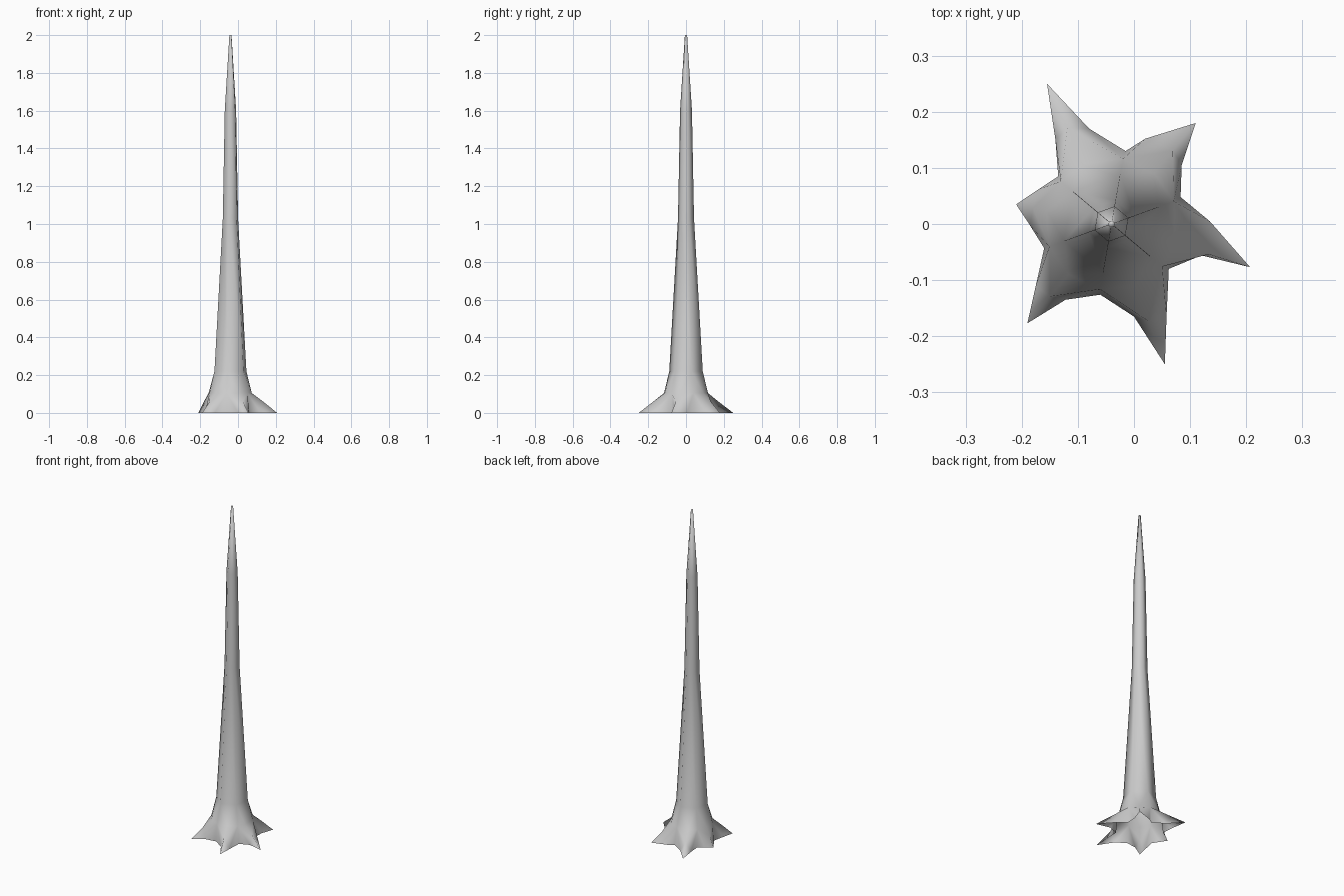
import bpy, bmesh, math
from mathutils import Vector

cube = bpy.data.objects.get("Cube")
if cube:
    bpy.data.objects.remove(cube, do_unlink=True)

AXIS = Vector((-0.04, 0, 0))
START = math.radians(20)          # direction of the first trunk corner
STEP = math.radians(60)

# Trunk corner rings from the tip down: (height, radius)
RINGS = [(2.0, 0.006), (1.6, 0.032), (1.03, 0.043), (0.22, 0.09)]

# Ground outline, one row per root, counterclockwise:
# notch before the root, its first side, its tip, its second side
ROOTS = [
    [(.083, .048), (.085, .105), (.11, .18), (.02, .152)],
    [(-.015, .13), (-.08, .17), (-.155, .25), (-.14, .15)],
    [(-.135, .085), (-.17, .062), (-.21, .035), (-.185, -.003)],
    [(-.16, -.043), (-.175, -.11), (-.19, -.177), (-.122, -.135)],
    [(-.06, -.126), (0, -.165), (.055, -.25), (.058, -.165)],
    [(.062, -.08), (.12, -.056), (.207, -.077), (.135, .005)],
]
FLARE_HEIGHT = 0.105
RIDGE_HEIGHT = 0.06


def around(angle, radius, z):
    return AXIS + Vector((radius * math.cos(angle), radius * math.sin(angle), z))


bm = bmesh.new()


def add(point):
    return bm.verts.new(point)


def face(*verts):
    bm.faces.new(verts)


# Tapering six-sided trunk
rings = [[add(around(START + k * STEP, r, z)) for k in range(6)] for z, r in RINGS]
face(*rings[0])
for upper, lower in zip(rings, rings[1:]):
    for k in range(6):
        n = (k + 1) % 6
        face(upper[k], lower[k], lower[n], upper[n])

# Flare corners above the notches, and the ground outline
trunk = rings[-1]
corners = [add(around(START + k * STEP, 0.118, FLARE_HEIGHT)) for k in range(6)]
ground = [[add((x, y, 0)) for x, y in row] for row in ROOTS]

# One ridged root between each pair of notches
for k in range(6):
    n = (k + 1) % 6
    notch, side_a, tip, side_b = ground[k]
    out = tip.co - AXIS
    reach = out.length
    out.normalize()
    crown = add(AXIS + out * 0.118 + Vector((0, 0, FLARE_HEIGHT)))
    ridge = add(AXIS + out * (0.118 + (reach - 0.118) * 0.45)
                + Vector((0, 0, RIDGE_HEIGHT)))
    face(trunk[k], corners[k], crown)
    face(trunk[k], crown, trunk[n])
    face(trunk[n], crown, corners[n])
    face(corners[k], ridge, crown)
    face(corners[n], crown, ridge)
    face(corners[k], notch, side_a, ridge)
    face(corners[n], ridge, side_b, ground[n][0])
    face(side_a, tip, ridge)
    face(tip, side_b, ridge)

mesh = bpy.data.meshes.new("tree_trunk")
bm.to_mesh(mesh)
bm.free()
mesh.shade_smooth()

# Plain grey surface
grey = bpy.data.materials.new("light_grey")
grey.use_nodes = True
colour = (0.6, 0.6, 0.6, 1)
grey.diffuse_color = colour
grey.node_tree.nodes["Principled BSDF"].inputs["Base Color"].default_value = colour
mesh.materials.append(grey)

trunk_object = bpy.data.objects.new("tree_trunk", mesh)
bpy.context.collection.objects.link(trunk_object)
